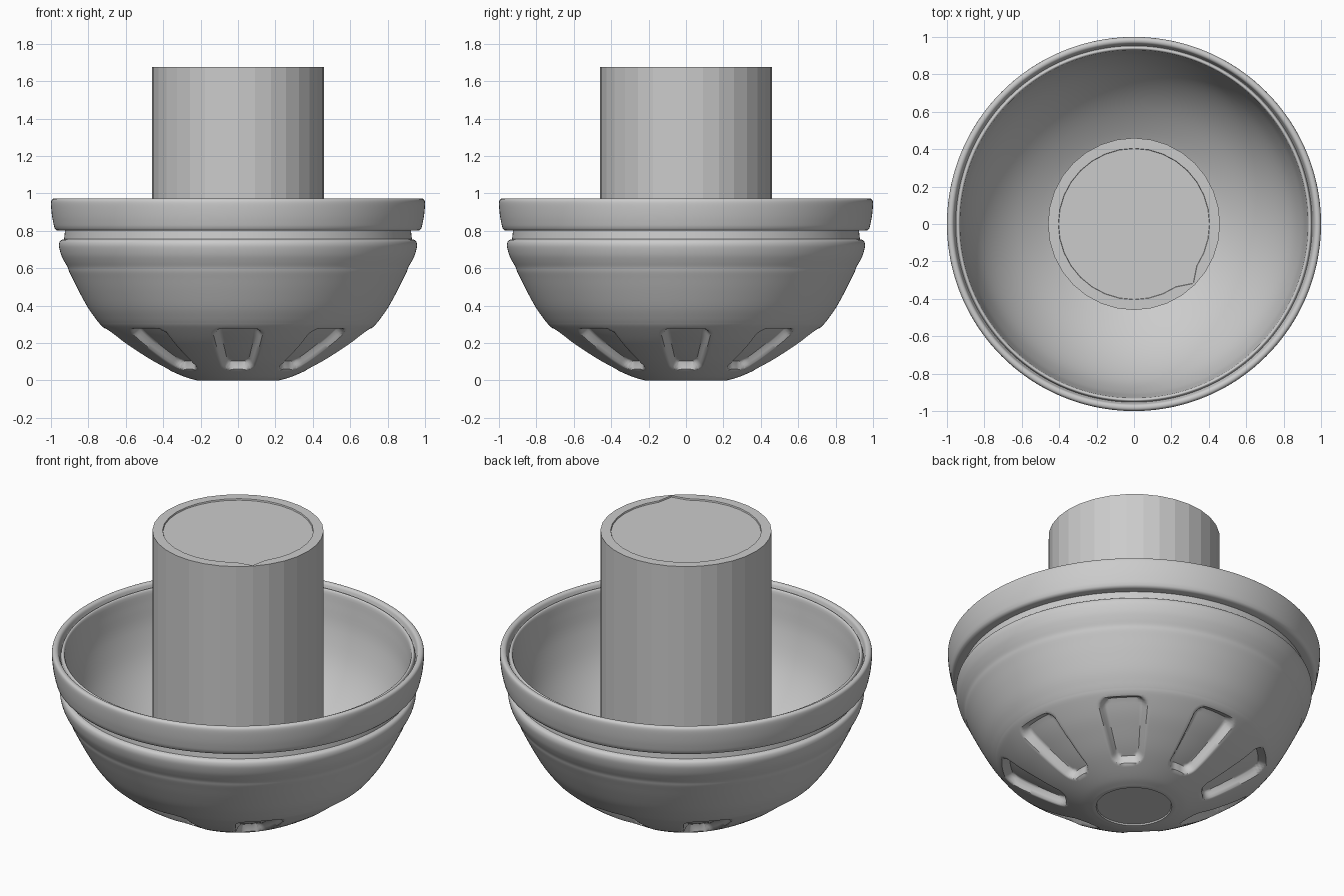
import bpy, bmesh, math
from mathutils import Vector

if "Cube" in bpy.data.objects:
    bpy.data.objects.remove(bpy.data.objects["Cube"])


def spline(pts, steps):
    """Smooth Catmull-Rom curve through 2D points."""
    p = [Vector(q) for q in pts]
    p = [2 * p[0] - p[1]] + p + [2 * p[-1] - p[-2]]
    out = []
    for i in range(1, len(p) - 2):
        a, b, c, d = p[i - 1:i + 3]
        for k in range(steps):
            t = k / steps
            out.append(0.5 * (2 * b + (c - a) * t + (2 * a - 5 * b + 4 * c - d) * t * t
                              + (3 * b - a - 3 * c + d) * t ** 3))
    return out + [p[-2]]


def make_object(name, bm, smooth_angle=None):
    bmesh.ops.recalc_face_normals(bm, faces=bm.faces)
    me = bpy.data.meshes.new(name)
    bm.to_mesh(me)
    bm.free()
    ob = bpy.data.objects.new(name, me)
    bpy.context.collection.objects.link(ob)
    if smooth_angle:
        bpy.ops.object.select_all(action='DESELECT')
        ob.select_set(True)
        bpy.context.view_layer.objects.active = ob
        bpy.ops.object.shade_smooth_by_angle(angle=math.radians(smooth_angle))
    return ob


def loft(bm, rings):
    """Join closed rings of points, capping the first and last."""
    rows = [[bm.verts.new(co) for co in ring] for ring in rings]
    n = len(rows[0])
    for a, b in zip(rows, rows[1:]):
        for i in range(n):
            j = (i + 1) % n
            bm.faces.new((a[i], a[j], b[j], b[i]))
    bm.faces.new(rows[0])
    bm.faces.new(rows[-1])


# Petal-shaped recesses: 8 rounded wedges pressed into the underside
SLOTS, DEPTH, BLEND = 8, 0.045, 0.032
R_IN, R_OUT = 0.365, 0.715


def recess(r, ang):
    pitch = 2 * math.pi / SLOTS
    da = (ang + pitch / 2) % pitch - pitch / 2
    u = abs(r * math.sin(da))
    s = (r - R_IN) / (R_OUT - R_IN)
    half = 0.08 + 0.062 * s
    qx = u - half + 0.065
    qy = (abs(s - 0.5) - 0.5) * 0.415 + 0.065
    d = math.hypot(max(qx, 0), max(qy, 0)) + min(max(qx, qy), 0) - 0.065
    t = min(max(-d / BLEND, 0), 1)
    return DEPTH * t * t * (3 - 2 * t)


# Bowl: one lathed profile from underside, over the rim, to the inside
slot_zone = spline([(0.22, 0), (0.28, 0.017), (0.36, 0.051), (0.45, 0.096),
                    (0.54, 0.15), (0.63, 0.21), (0.72, 0.283), (0.75, 0.315)], 8)
upper = spline([(0.75, 0.315), (0.80, 0.385), (0.85, 0.475), (0.885, 0.545),
                (0.902, 0.58), (0.911, 0.605), (0.928, 0.635), (0.945, 0.67),
                (0.956, 0.71), (0.956, 0.733), (0.948, 0.748), (0.93, 0.755)], 4)[1:]
rim = [(0.925, 0.80), (0.96, 0.80), (0.972, 0.803), (0.98, 0.812)]
rim += spline([(0.985, 0.83), (0.993, 0.87), (0.998, 0.91), (1.0, 0.945),
               (0.997, 0.963), (0.988, 0.971), (0.975, 0.971), (0.965, 0.963),
               (0.959, 0.945), (0.953, 0.932), (0.949, 0.945), (0.943, 0.952),
               (0.935, 0.95), (0.93, 0.94)], 3)
inside = spline([(0.928, 0.925), (0.92, 0.86), (0.90, 0.74), (0.845, 0.58),
                 (0.755, 0.44), (0.63, 0.315), (0.46, 0.2), (0.3, 0.13), (0.2, 0.11)], 4)
profile = [(0.2, 0.008), (0.203, 0)] + slot_zone + upper + rim + inside
first, last = 2, 2 + len(slot_zone)

SEG = 384
rings = []
for k, (r, z) in enumerate(profile):
    ring = []
    for i in range(SEG):
        a = 2 * math.pi * i / SEG
        h = recess(r, a) if first <= k < last else 0
        rr, zz = r - 0.54 * h, z + 0.84 * h
        ring.append((rr * math.cos(a), rr * math.sin(a), zz))
    rings.append(ring)
bm = bmesh.new()
loft(bm, rings)
make_object("bowl", bm, 42)

# Central column: faceted cylinder with a shallow dished top and a small lip notch
N, TOP, R = 32, 1.675, 0.46


def circle(r, z, notch=0.0):
    pts = []
    for i in range(N):
        a = 2 * math.pi * i / N
        rr = r + (notch if i == 28 else 0)
        pts.append((rr * math.cos(a), rr * math.sin(a), z))
    return pts


bm = bmesh.new()
loft(bm, [circle(R, 0.17), circle(R, TOP), circle(0.405, TOP, 0.045),
          circle(0.403, TOP - 0.008, 0.045)])
make_object("central_column", bm)
